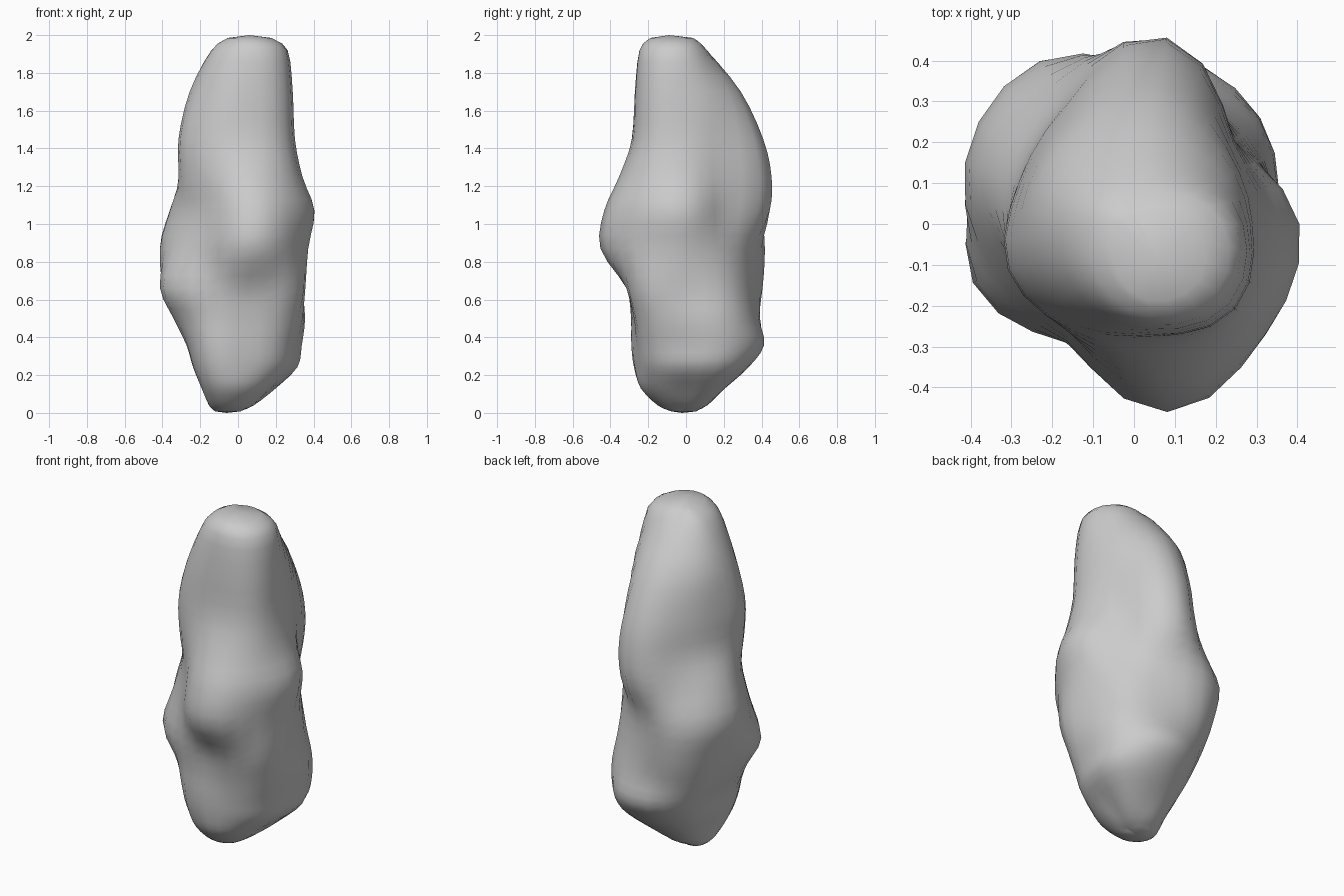
import bpy, bmesh
from math import sin, cos, tau

if "Cube" in bpy.data.objects:
    bpy.data.objects.remove(bpy.data.objects["Cube"])

# Cross-sections of the boulder: height, then radius every 40 degrees from +x
SECTIONS = [
    (0.008, .008, .01, .03, .06, .11, .12, .09, .05, .01),
    (0.04, .08, .10, .11, .12, .14, .16, .165, .13, .09),
    (0.13, .18, .24, .21, .20, .18, .205, .25, .23, .20),
    (0.24, .30, .365, .335, .28, .23, .25, .295, .26, .28),
    (0.36, .325, .40, .42, .35, .27, .285, .315, .27, .315),
    (0.50, .35, .40, .39, .395, .34, .345, .32, .28, .355),
    (0.66, .35, .37, .37, .44, .39, .42, .335, .32, .40),
    (0.87, .37, .34, .37, .46, .44, .36, .33, .46, .41),
    (1.07, .405, .32, .45, .395, .385, .31, .31, .44, .42),
    (1.25, .34, .32, .46, .345, .31, .32, .31, .36, .37),
    (1.45, .30, .31, .415, .325, .295, .325, .295, .29, .33),
    (1.70, .285, .275, .295, .265, .255, .26, .265, .275, .32),
    (1.92, .25, .16, .11, .11, .13, .15, .20, .25, .29),
    (1.985, .15, .06, .02, .02, .03, .05, .10, .19, .21),
]
BOTTOM, TOP = (-.06, -.02, 0), (.06, -.09, 2)
STEPS = 3


def blend(p0, p1, p2, p3, t):
    """Smooth curve through p1 and p2."""
    return 0.5 * (2 * p1 + (p2 - p0) * t + (2 * p0 - 5 * p1 + 4 * p2 - p3) * t * t
                  + (3 * p1 - p0 - 3 * p2 + p3) * t ** 3)


def ring(section):
    """Points around one cross-section, smoothed between the given radii."""
    z, *radii = section
    n = len(radii)
    points = []
    for i in range(n * STEPS):
        k, s = divmod(i, STEPS)
        r = max(blend(*(radii[(k + d) % n] for d in (-1, 0, 1, 2)), s / STEPS), .004)
        a = tau * i / (n * STEPS)
        points.append((r * cos(a), r * sin(a), z))
    return points


# Smooth between cross-sections in height
last = len(SECTIONS) - 1
rings = []
for i in range(last * STEPS + 1):
    k, s = divmod(i, STEPS)
    four = [SECTIONS[min(max(k + d, 0), last)] for d in (-1, 0, 1, 2)]
    rings.append(ring([blend(*c, s / STEPS) for c in zip(*four)]))

# Skin the rings and close both ends
bm = bmesh.new()
loops = [[bm.verts.new(p) for p in r] for r in rings]
count = len(loops[0])
low, high = bm.verts.new(BOTTOM), bm.verts.new(TOP)
for j in range(count):
    n = (j + 1) % count
    for a, b in zip(loops, loops[1:]):
        bm.faces.new((a[j], a[n], b[n], b[j]))
    bm.faces.new((low, loops[0][n], loops[0][j]))
    bm.faces.new((high, loops[-1][j], loops[-1][n]))
bmesh.ops.recalc_face_normals(bm, faces=bm.faces)
for f in bm.faces:
    f.smooth = True

mesh = bpy.data.meshes.new("boulder")
bm.to_mesh(mesh)
bm.free()
bpy.context.collection.objects.link(bpy.data.objects.new("boulder", mesh))
